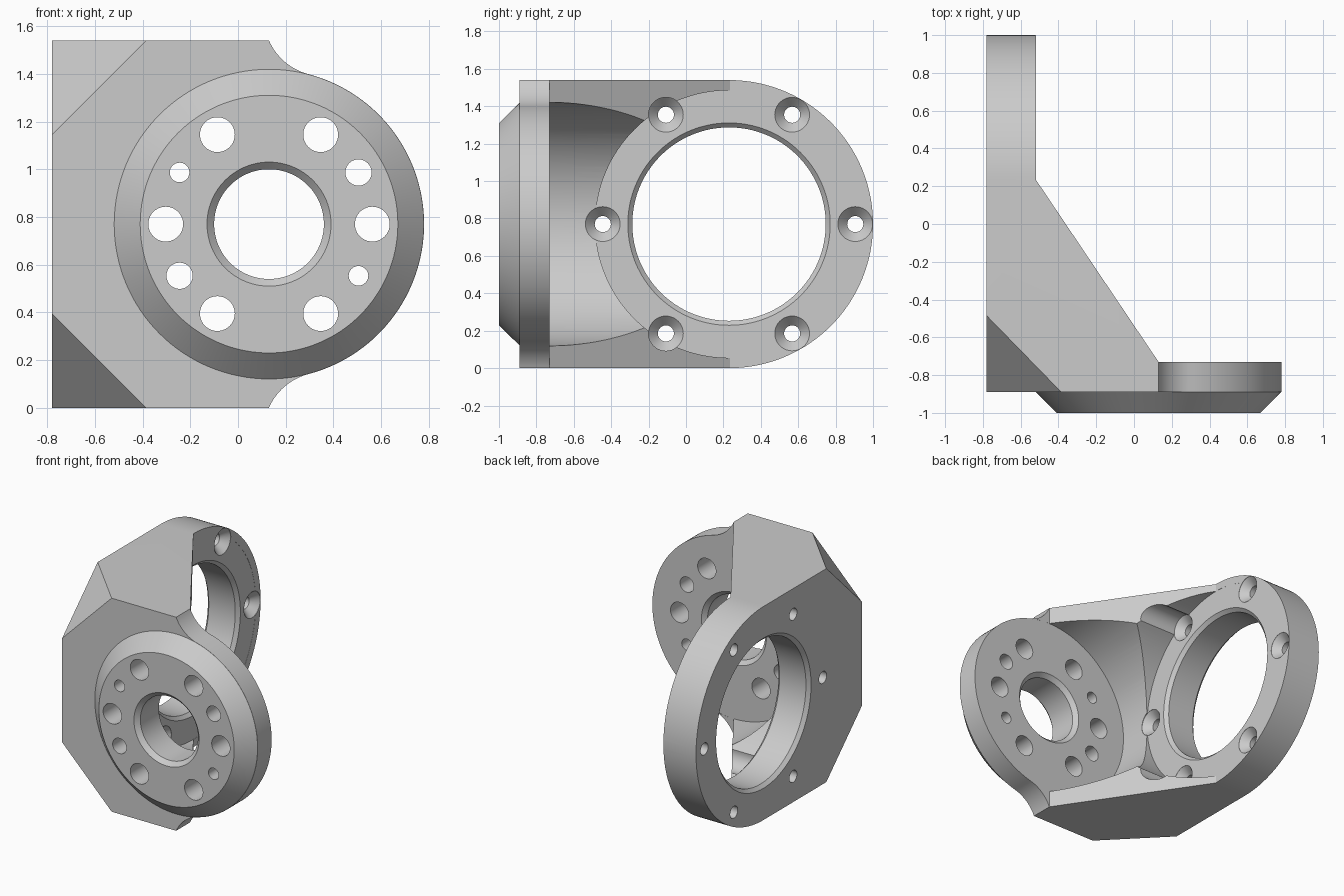
import bpy, bmesh
from math import sin, cos, pi, radians
from mathutils import Vector

if "Cube" in bpy.data.objects:
    bpy.data.objects.remove(bpy.data.objects["Cube"], do_unlink=True)

MID = 0.77            # height of both bore axes
FX, FR = 0.13, 0.65   # front flange: axis x, radius
SY, SR = 0.23, 0.77   # side flange: axis y, radius

grey = bpy.data.materials.new("plain grey")
grey.use_nodes = True
grey.diffuse_color = (0.6, 0.6, 0.6, 1)
grey.node_tree.nodes["Principled BSDF"].inputs["Base Color"].default_value = (0.6, 0.6, 0.6, 1)


def finish(name, bm):
    bmesh.ops.recalc_face_normals(bm, faces=bm.faces)
    mesh = bpy.data.meshes.new(name)
    bm.to_mesh(mesh)
    bm.free()
    mesh.materials.append(grey)
    obj = bpy.data.objects.new(name, mesh)
    bpy.context.collection.objects.link(obj)
    return obj


def place(axis, along, a, b):
    return {"X": (along, a, b), "Y": (a, along, b), "Z": (a, b, along)}[axis]


def loft(name, axis, sections):
    """Join matching outlines, given as (position, points), into a solid."""
    bm = bmesh.new()
    rings = [[bm.verts.new(place(axis, pos, a, b)) for a, b in pts] for pos, pts in sections]
    n = len(rings[0])
    for lo, hi in zip(rings, rings[1:]):
        for i in range(n):
            j = (i + 1) % n
            bm.faces.new((lo[i], lo[j], hi[j], hi[i]))
    bm.faces.new(rings[0])
    bm.faces.new(rings[-1])
    return finish(name, bm)


def arc(cx, cy, r, start, end, n):
    angles = [radians(start + (end - start) * i / n) for i in range(n + 1)]
    return [(cx + r * cos(t), cy + r * sin(t)) for t in angles]


def lathe(name, axis, centre, profile, n=96):
    return loft(name, axis, [(p, arc(*centre, r, 0, 360, n)[:-1]) for p, r in profile])


def extrude(name, axis, lo, hi, pts):
    return loft(name, axis, [(lo, pts), (hi, pts)])


def combine(target, tool, operation="DIFFERENCE"):
    mod = target.modifiers.new("cut", "BOOLEAN")
    mod.operation, mod.solver, mod.object = operation, "EXACT", tool
    bpy.context.view_layer.objects.active = target
    bpy.ops.object.modifier_apply(modifier=mod.name)
    bpy.data.objects.remove(tool, do_unlink=True)


# Angled bracket, drawn as its plan
bracket = extrude("angle_bracket", "Z", -0.2, 1.8, [
    (-0.78, 1.2), (-0.52, 1.2), (-0.52, 0.235), (FX, -0.73),
    (1, -0.73), (1, -0.89), (-0.78, -0.89)])

# Rounded back seen from the side
side = [(-1.2, 0)] + arc(SY, MID, SR, -90, 90, 80) + [(-1.2, 2 * MID)]
combine(bracket, extrude("side_outline", "X", -1.2, 1.2, side), "INTERSECT")

# Round front flange with concave fillets into the body
fillet_r, lean = 0.25, 75.3
fx = FX + (FR + fillet_r) * cos(radians(lean))
fz = (FR + fillet_r) * sin(radians(lean))
upper = [(-1.2, 1), (FX, 1)] + arc(fx, fz, fillet_r, 203.7, 180 + lean, 14)
upper = [(x, MID + z) for x, z in upper]
lower = [(x, 2 * MID - z) for x, z in reversed(upper)]
rim = arc(FX, MID, FR, lean, -lean, 80)[1:-1]
combine(bracket, extrude("front_outline", "Y", -1.2, 1.2, upper + rim + lower), "INTERSECT")

# Cut-off corners at top and bottom
for top in (1, -1):
    corner = Vector((-0.78, -0.89, MID + top * MID))
    ends = [corner + Vector(v) for v in ((0.395, 0, 0), (0, 0.405, 0), (0, 0, -0.395 * top))]
    middle = sum(ends, Vector()) / 3
    bm = bmesh.new()
    for p in [middle + (e - middle) * 2 for e in ends] + [corner + (corner - middle) * 2]:
        bm.verts.new(p)
    bmesh.ops.convex_hull(bm, input=bm.verts)
    combine(bracket, finish("corner_cutter", bm))

# Hollow inside: one round pocket facing each flange
combine(bracket, lathe("front_pocket", "Y", (FX, MID), [(-0.731, FR + 0.001), (1.5, FR + 0.001)], 128))
combine(bracket, lathe("side_pocket", "X", (SY, MID), [(-0.521, 0.715), (1.5, 0.715)], 128))

# Tapered boss on the front
combine(bracket, lathe("front_boss", "Y", (FX, MID),
                       [(-1, 0.54), (-0.89, FR - 0.001), (-0.85, 0.6)], 128), "UNION")

# Main bores with chamfered rims
combine(bracket, lathe("front_bore", "Y", (FX, MID), [
    (-1.1, 0.36), (-0.97, 0.23), (-0.76, 0.23), (-0.66, 0.33)]))
combine(bracket, lathe("side_bore", "X", (SY, MID), [
    (-0.9, 0.637), (-0.78, 0.517 + 0.024), (-0.756, 0.517), (-0.545, 0.517), (-0.4, 0.662)], 128))

# Ring of holes in the front flange
for k in range(12):
    if k in (3, 9):
        continue
    t = k * pi / 6
    r = 0.073 if k % 2 == 0 else (0.055 if k in (1, 7) else 0.041)
    spot = (FX + 0.433 * cos(t), MID + 0.433 * sin(t))
    combine(bracket, lathe("front_hole", "Y", spot, [(-1.1, r), (-0.6, r)], 40))

# Six countersunk holes in the side flange
for k in range(6):
    t = k * pi / 3
    spot = (SY + 0.675 * cos(t), MID + 0.675 * sin(t))
    combine(bracket, lathe("side_hole", "X", spot, [
        (-0.9, 0.043), (-0.575, 0.043), (-0.522, 0.093), (0.1, 0.093)], 40))

bpy.ops.object.select_all(action="DESELECT")
bracket.select_set(True)
bpy.context.view_layer.objects.active = bracket
bpy.ops.object.shade_smooth_by_angle(angle=radians(20))
